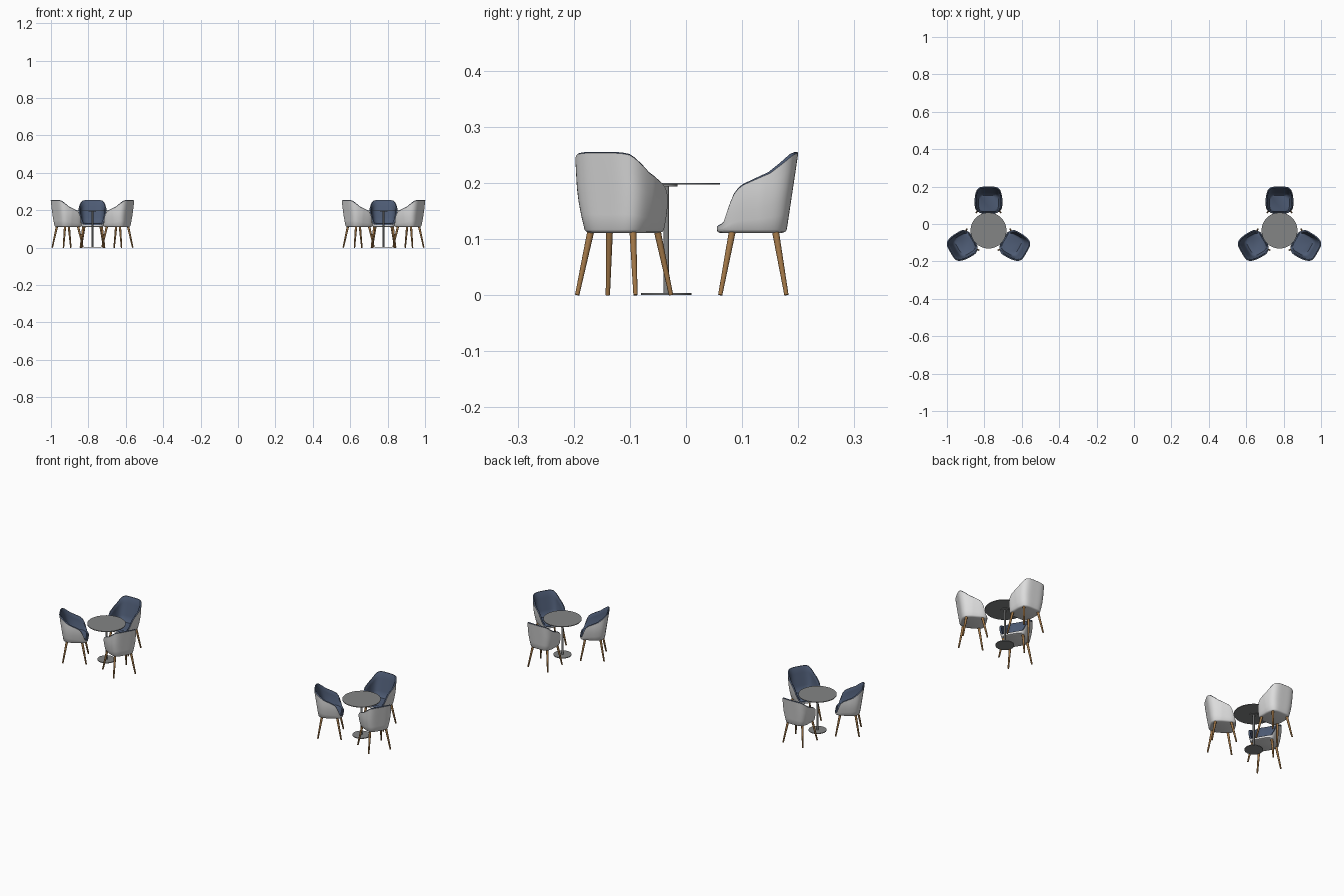
import bpy, bmesh, math
from mathutils import Vector

if "Cube" in bpy.data.objects:
    bpy.data.objects.remove(bpy.data.objects["Cube"])

TABLES = (-0.778, 0.778)
TY = -0.035          # y of both tables; parts are modelled around the table axis


def material(name, r, g, b):
    m = bpy.data.materials.new(name)
    m.diffuse_color = (r, g, b, 1)
    m.use_nodes = True
    m.node_tree.nodes["Principled BSDF"].inputs["Base Color"].default_value = m.diffuse_color
    return m


WHITE = material("pale shell", 0.72, 0.72, 0.72)
BLUE = material("navy fabric", 0.075, 0.105, 0.175)
WOOD = material("wood", 0.37, 0.19, 0.065)
METAL = material("grey metal", 0.23, 0.235, 0.235)


def finish(bm, name, *mats):
    bmesh.ops.recalc_face_normals(bm, faces=bm.faces)
    me = bpy.data.meshes.new(name)
    bm.to_mesh(me)
    bm.free()
    for m in mats:
        me.materials.append(m)
    me.shade_smooth()
    me.set_sharp_from_angle(angle=math.radians(40))
    return me


def rod(bm, a, b, ra, rb, sides):
    """Closed tapered cylinder from a to b."""
    a, b = Vector(a), Vector(b)
    d = b - a
    mat = d.to_track_quat('Z', 'Y').to_matrix().to_4x4()
    mat.translation = (a + b) / 2
    bmesh.ops.create_cone(bm, cap_ends=True, segments=sides, radius1=ra,
                          radius2=rb, depth=d.length, matrix=mat)


# rim height of the chair along its depth (y from table axis, z)
RIM = [(0.09, 0.121), (0.101, 0.127), (0.112, 0.160), (0.122, 0.183), (0.135, 0.195),
       (0.155, 0.204), (0.185, 0.217), (0.21, 0.236), (0.225, 0.249), (0.235, 0.253)]


def rim_height(y):
    if y <= RIM[0][0]:
        return RIM[0][1]
    for (y0, z0), (y1, z1) in zip(RIM, RIM[1:]):
        if y <= y1:
            return z0 + (z1 - z0) * (y - y0) / (y1 - y0)
    return RIM[-1][1]


def outline(ang, z, inset=0.0, back_inset=0.0, front_inset=0.0):
    """Rounded-square plan of the chair at height z."""
    t = min(max((z - 0.112) / 0.14, 0), 1)
    w = 0.060 + 0.014 * math.sin(min(t * 1.6, 1) * math.pi / 2) - inset
    front = 0.090 + front_inset
    back = 0.214 + 0.021 * t - back_inset
    c, s = math.cos(ang), math.sin(ang)
    n = 4.2
    r = (abs(c) ** n + abs(s) ** n) ** (-1 / n)
    y = (front + back) / 2 + (back - front) / 2 * r * s
    # the shell narrows a little towards its back
    w *= 1 - 0.10 * max(0, (y - 0.17) / 0.06)
    return w * r * c, y


def chair_shell():
    bm = bmesh.new()
    n, seat = 80, 0.130
    angs = [2 * math.pi * (i + 0.5) / n for i in range(n)]
    tops = []
    for a in angs:
        z = 0.18
        for _ in range(12):
            z = 0.5 * z + 0.5 * rim_height(outline(a, z)[1])
        tops.append(z)
    rings = []

    def ring(fn):
        rings.append([bm.verts.new(fn(a, h)) for a, h in zip(angs, tops)])

    def outer(t, inset=0.0):
        def fn(a, h):
            z = 0.1165 + t * (h - 0.1165)
            return (*outline(a, z, inset, inset, inset), z)
        return fn

    def inner(t):
        def fn(a, h):
            z = h + t * (seat - h)
            k = 0.009 + 0.004 * t
            return (*outline(a, z, k, 0.009 + 0.013 * t, 0.005 + 0.006 * t), z)
        return fn

    # underside, outer wall, padded rim, inner wall, seat
    ring(lambda a, h: (*outline(a, 0.112, 0.008, 0.008, 0.006), 0.1105))
    ring(lambda a, h: (*outline(a, 0.112, 0.002, 0.002, 0.001), 0.1125))
    for t in (0, 0.2, 0.4, 0.6, 0.8, 1):
        ring(outer(t))
    blue_from = len(rings) - 1
    ring(lambda a, h: (*outline(a, h, 0.002, 0.002, 0.001), h + 0.002))
    ring(lambda a, h: (*outline(a, h, 0.006, 0.006, 0.003), h + 0.002))
    for t in (0.04, 0.25, 0.5, 0.75, 0.92):
        ring(inner(t))
    ring(lambda a, h: (*outline(a, seat, 0.02, 0.029, 0.018), seat + 0.001))
    for k, (lo, hi) in enumerate(zip(rings, rings[1:])):
        for i in range(n):
            j = (i + 1) % n
            f = bm.faces.new((lo[i], lo[j], hi[j], hi[i]))
            f.material_index = int(k >= blue_from)
    bm.faces.new(rings[0])
    bm.faces.new(rings[-1]).material_index = 1
    return finish(bm, "chair_shell", WHITE, BLUE)


def chair_legs():
    bm = bmesh.new()
    for s in (-1, 1):
        rod(bm, (s * 0.065, 0.096, 0), (s * 0.049, 0.118, 0.116), 0.0038, 0.0062, 16)
        rod(bm, (s * 0.060, 0.214, 0), (s * 0.043, 0.194, 0.116), 0.0038, 0.0062, 16)
    return finish(bm, "chair_legs", WOOD)


def disc(name, r, z0, z1, sides=64):
    bm = bmesh.new()
    rod(bm, (0, 0, z0), (0, 0, z1), r, r, sides)
    return finish(bm, name, METAL)


def place(name, mesh, x, turn=0.0):
    ob = bpy.data.objects.new(name, mesh)
    ob.location = (x, TY, 0)
    ob.rotation_euler.z = turn
    bpy.context.collection.objects.link(ob)


shell, legs = chair_shell(), chair_legs()
table_parts = [disc("table_top", 0.096, 0.1965, 0.2),
               disc("table_mount", 0.02, 0.1935, 0.1965, 32),
               disc("table_column", 0.005, 0.003, 0.194, 24),
               disc("table_base", 0.045, 0, 0.0035)]

# two table groups, three chairs turned around each table
for side, x in zip(("left", "right"), TABLES):
    for part in table_parts:
        place(f"{side}_{part.name}", part, x)
    for k in range(3):
        turn = k * 2 * math.pi / 3
        place(f"{side}_chair_shell_{k + 1}", shell, x, turn)
        place(f"{side}_chair_legs_{k + 1}", legs, x, turn)
